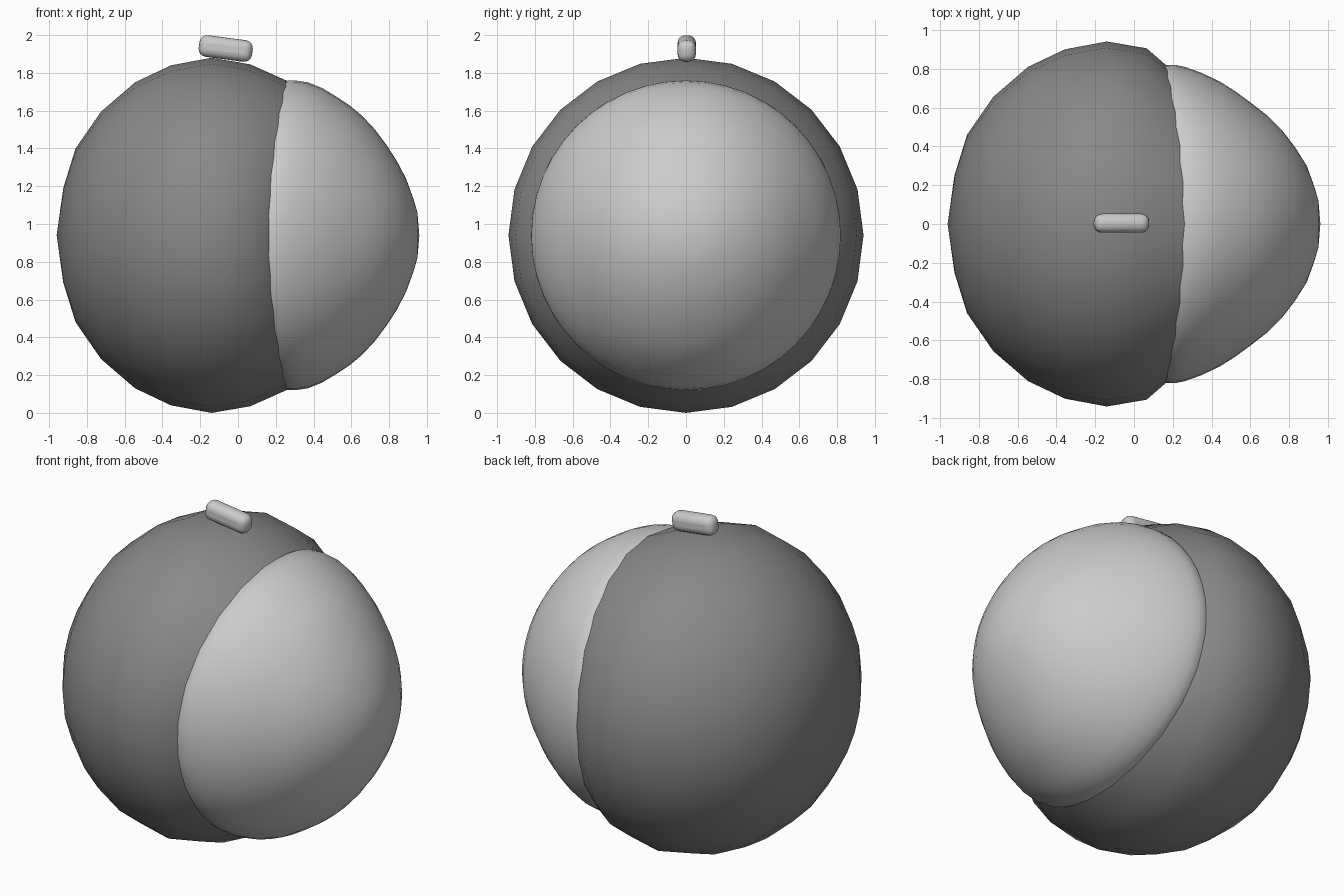
import bpy, bmesh, math

if "Cube" in bpy.data.objects:
    bpy.data.objects.remove(bpy.data.objects["Cube"])

CZ = 0.94  # height of the ball centre


def bent_lathe(name, tip_x, profile, segments, tip_first):
    """Revolve (x, radius, side_setback) rings round the x axis.
    side_setback pulls the left/right sides back, giving a saddle-shaped seam."""
    bm = bmesh.new()
    rings = []
    for x, r, back in profile:
        ring = []
        for i in range(segments):
            a = 2 * math.pi * i / segments
            s = math.sin(a)
            ring.append(bm.verts.new((x - back * s * s, r * s, CZ + r * math.cos(a))))
        rings.append(ring)
    for r0, r1 in zip(rings, rings[1:]):
        for i in range(segments):
            j = (i + 1) % segments
            bm.faces.new((r0[i], r0[j], r1[j], r1[i]))
    tip = bm.verts.new((tip_x, 0, CZ))
    end = rings[0] if tip_first else rings[-1]
    for i in range(segments):
        j = (i + 1) % segments
        bm.faces.new((tip, end[j], end[i]) if tip_first else (end[i], end[j], tip))
    bmesh.ops.recalc_face_normals(bm, faces=bm.faces)
    return finish(name, bm)


def finish(name, bm):
    me = bpy.data.meshes.new(name)
    bm.to_mesh(me)
    bm.free()
    ob = bpy.data.objects.new(name, me)
    bpy.context.collection.objects.link(ob)
    return ob


def shade(ob, degrees):
    bpy.ops.object.select_all(action='DESELECT')
    ob.select_set(True)
    bpy.context.view_layer.objects.active = ob
    bpy.ops.object.shade_smooth_by_angle(angle=math.radians(degrees))


def paint(ob, grey):
    mat = bpy.data.materials.new(ob.name + "_grey")
    mat.diffuse_color = (grey, grey, grey, 1)
    mat.use_nodes = True
    mat.node_tree.nodes["Principled BSDF"].inputs["Base Color"].default_value = mat.diffuse_color
    ob.data.materials.append(mat)


# dark shell with the open, saddle-shaped rim
shell = bent_lathe("helmet_shell", -0.96, [
    (-0.925, 0.25, 0), (-0.86, 0.46, 0), (-0.725, 0.655, 0), (-0.545, 0.81, 0),
    (-0.355, 0.90, 0), (-0.14, 0.94, 0), (0.065, 0.905, 0), (0.26, 0.818, 0.095),
    (0.20, 0.78, 0.095)], 24, True)
paint(shell, 0.25)
shade(shell, 50)

# light front dome
dome = bent_lathe("front_dome", 0.96, [
    (0.22, 0.80, 0.095), (0.265, 0.82, 0.095), (0.31, 0.819, 0.095), (0.37, 0.81, 0.11),
    (0.445, 0.78, 0.10), (0.52, 0.735, 0.08), (0.595, 0.685, 0.075), (0.66, 0.63, 0.065),
    (0.725, 0.56, 0.04), (0.785, 0.48, 0.02), (0.84, 0.395, 0.01), (0.89, 0.30, 0),
    (0.93, 0.19, 0), (0.95, 0.12, 0)], 48, False)
shade(dome, 50)

# small rounded bar on top
bm = bmesh.new()
bmesh.ops.create_cube(bm, size=1)
bmesh.ops.scale(bm, vec=(0.285, 0.098, 0.115), verts=bm.verts)
bar = finish("top_bar", bm)
bar.location = (-0.065, 0.004, 1.929)
bar.rotation_euler = (0, math.radians(7.5), 0)
bevel = bar.modifiers.new("rounding", 'BEVEL')
bevel.width = 0.042
bevel.segments = 4
shade(bar, 60)
